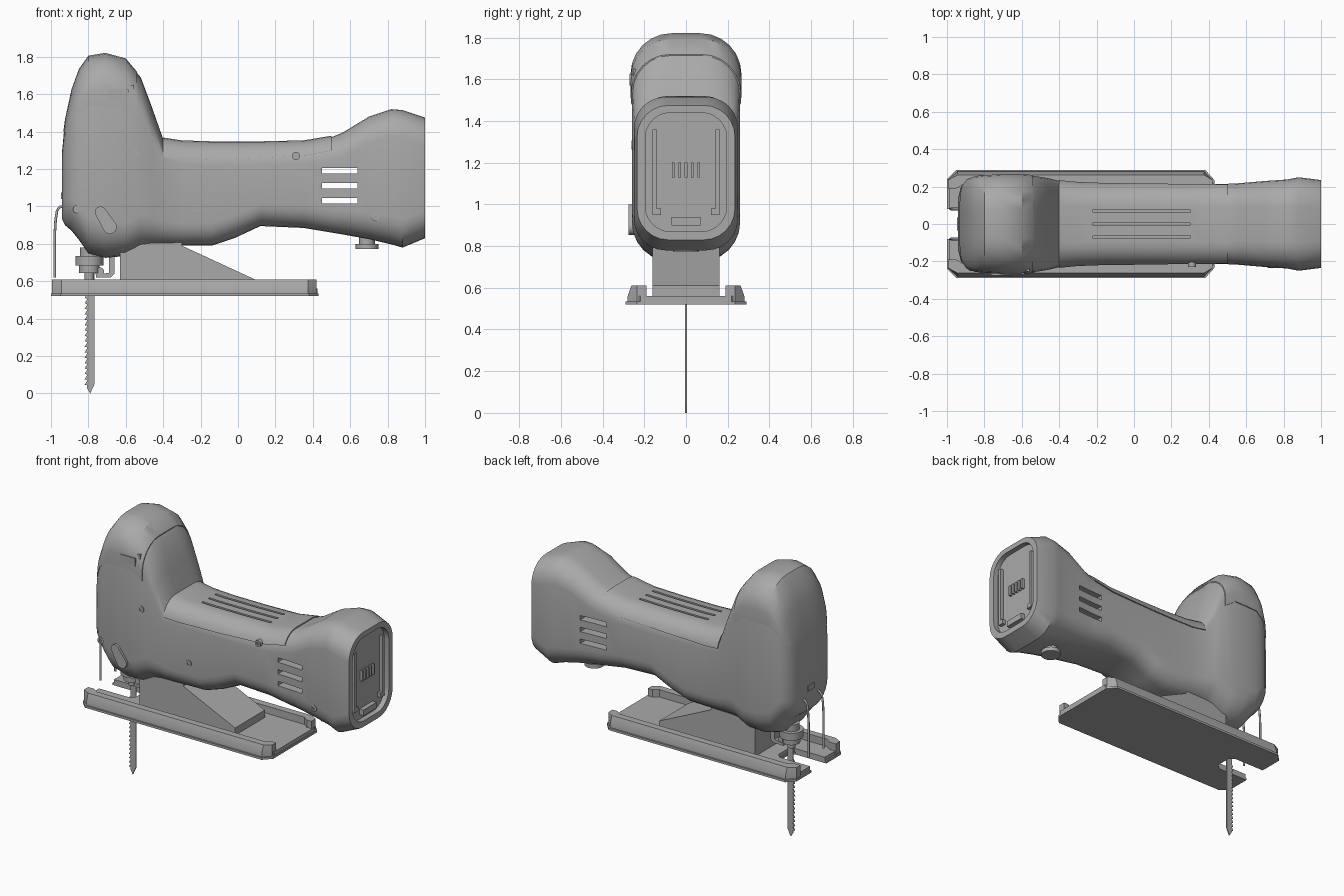
import bpy, bmesh, math
from mathutils import Vector

if "Cube" in bpy.data.objects:
    bpy.data.objects.remove(bpy.data.objects["Cube"], do_unlink=True)

grey = bpy.data.materials.new("plain grey")
grey.use_nodes = True
grey.diffuse_color = (0.4, 0.4, 0.4, 1)
grey.node_tree.nodes["Principled BSDF"].inputs["Base Color"].default_value = grey.diffuse_color


def finish(name, bm, smooth=35):
    bmesh.ops.recalc_face_normals(bm, faces=bm.faces[:])
    mesh = bpy.data.meshes.new(name)
    bm.to_mesh(mesh)
    bm.free()
    obj = bpy.data.objects.new(name, mesh)
    bpy.context.collection.objects.link(obj)
    mesh.materials.append(grey)
    shade(obj, smooth)
    return obj


def shade(obj, angle=35):
    bpy.ops.object.select_all(action='DESELECT')
    obj.select_set(True)
    bpy.context.view_layer.objects.active = obj
    bpy.ops.object.shade_smooth_by_angle(angle=math.radians(angle))


def prism(name, outline, axis, low, high):
    """Extrude a flat outline along the named axis."""
    place = {'x': lambda a, b, d: (d, a, b),
             'y': lambda a, b, d: (a, d, b),
             'z': lambda a, b, d: (a, b, d)}[axis]
    bm = bmesh.new()
    rings = [[bm.verts.new(place(a, b, d)) for a, b in outline] for d in (low, high)]
    skin(bm, rings)
    return finish(name, bm)


def skin(bm, rings):
    n = len(rings[0])
    for r, s in zip(rings, rings[1:]):
        for i in range(n):
            bm.faces.new((r[i], r[(i + 1) % n], s[(i + 1) % n], s[i]))
    bm.faces.new(rings[0])
    bm.faces.new(rings[-1])


def box(name, x0, x1, y0, y1, z0, z1):
    return prism(name, [(x0, y0), (x1, y0), (x1, y1), (x0, y1)], 'z', z0, z1)


def circle(a, b, radius, n=20):
    return [(a + radius * math.cos(math.tau * i / n), b + radius * math.sin(math.tau * i / n))
            for i in range(n)]


def rounded(half, low, high, radius, steps=6):
    """Rounded rectangle centred on zero across, between two heights."""
    pts = []
    for k, (sy, cz) in enumerate([(1, high - radius), (-1, high - radius),
                                  (-1, low + radius), (1, low + radius)]):
        for i in range(steps + 1):
            t = (k + i / steps) * math.pi / 2
            pts.append((sy * (half - radius) + radius * math.cos(t), cz + radius * math.sin(t)))
    return pts


def boolean(obj, cutters, operation='DIFFERENCE'):
    for c in cutters:
        mod = obj.modifiers.new("cut", 'BOOLEAN')
        mod.operation, mod.object, mod.solver = operation, c, 'EXACT'
    graph = bpy.context.evaluated_depsgraph_get()
    mesh = bpy.data.meshes.new_from_object(obj.evaluated_get(graph))
    obj.modifiers.clear()
    obj.data = mesh
    for c in cutters:
        bpy.data.objects.remove(c, do_unlink=True)
    shade(obj)


# Housing stations: x, bottom, top, half width, corner radius
STATIONS = [
    (-.94, .93, 1.3, .14, .1), (-.925, .9, 1.46, .2, .14), (-.89, .87, 1.62, .235, .17),
    (-.85, .82, 1.73, .25, .18), (-.8, .75, 1.8, .255, .19), (-.71, .725, 1.815, .26, .19),
    (-.6, .735, 1.785, .26, .18), (-.52, .775, 1.69, .255, .18), (-.46, .785, 1.53, .245, .16),
    (-.4, .79, 1.36, .23, .13), (-.3, .79, 1.345, .22, .12), (-.14, .79, 1.34, .215, .12),
    (-.02, .83, 1.34, .215, .12), (.12, .895, 1.34, .215, .12), (.35, .885, 1.345, .215, .12),
    (.5, .86, 1.37, .215, .12), (.56, .85, 1.395, .218, .13), (.7, .825, 1.48, .23, .14),
    (.82, .797, 1.52, .238, .15), (.88, .78, 1.515, .25, .15), (1, .83, 1.475, .235, .15)]


def housing(name, grow=0):
    bm = bmesh.new()
    rings = [[bm.verts.new((x, y, z)) for y, z in
              rounded(h + grow, lo - grow, hi + grow, r + grow)]
             for x, lo, hi, h, r in STATIONS]
    skin(bm, rings)
    if grow:
        for v in rings[0]:
            v.co.x -= grow
    return finish(name, bm)


# Main housing with through vents and the battery socket recess
body = housing("housing")
vents = [box("vent_cutter", .45, .64, -1, 1, z - .015, z + .015) for z in (1.19, 1.11, 1.03)]
socket = prism("socket_cutter", rounded(.195, .87, 1.44, .12), 'x', .965, 1.1)
boolean(body, vents + [socket])

# Raised shells over the head and the grip
cap = housing("head_cap", .006)
boolean(cap, [prism("cap_cutter", [(-1.1, 1.38), (-.9, 1.4), (-.87, 1.48), (-.8, 1.535),
                                   (-.62, 1.535), (-.54, 1.48), (-.54, 2), (-1.1, 2)],
                    'y', -1, 1)], 'INTERSECT')
grip = housing("grip_cover", .008)
boolean(grip, [prism("grip_cutter", [(-.4, 1.26), (-.3, 1.25), (0, 1.255), (.35, 1.27),
                                     (.5, 1.3), (.5, 2), (-.4, 2)], 'y', -1, 1)], 'INTERSECT')
grooves = [box("groove_cutter", -.22, .3, y - .008, y + .008, 1.325, 2) for y in (-.07, 0, .07)]
boolean(body, [box("groove_cutter", -.22, .3, y - .008, y + .008, 1.325, 2)
               for y in (-.07, 0, .07)])
boolean(grip, grooves)

# Battery socket details
for side, s in (("left", 1), ("right", -1)):
    a, b, c = s * .16, s * .142, s * .12
    prism("socket_rail_" + side, [(a, .95), (c, .95), (c, .98), (b, .98), (b, 1.36), (a, 1.36)],
          'x', .95, .99)
for i in range(5):
    y = (i - 2) * .03
    box("contact_%d" % i, .95, .985, y - .006, y + .006, 1.13, 1.2)
box("socket_latch", .95, .995, -.07, .07, .9, .94)

# Switch on the side of the head
frame = box("switch_frame", -.72, -.56, -.255, -.18, 1.55, 1.65)
boolean(frame, [box("frame_cutter", -.705, -.575, -.5, -.245, 1.56, 1.635)])
box("switch_button", -.695, -.585, -.27, -.2, 1.57, 1.625)

# Orbit lever: a tapered capsule
start, end = Vector((-.735, .97)), Vector((-.685, .89))
turn = math.atan2(end.y - start.y, end.x - start.x)
lever = []
for centre, radius, first in ((start, .03, turn + math.pi / 2), (end, .037, turn - math.pi / 2)):
    for i in range(9):
        t = first + math.pi * i / 8
        lever.append((centre.x + radius * math.cos(t), centre.y + radius * math.sin(t)))
prism("orbit_lever", lever, 'y', -.275, -.2)

# Housing screws
for i, (x, z, y) in enumerate([(-.55, 1.285, .262), (-.86, .985, .252), (-.22, .99, .222),
                               (.31, 1.27, .23), (.735, .945, .236)]):
    screw = prism("screw_%d" % i, circle(x, z, .022), 'y', -y, -.15)
    boolean(screw, [prism("screw_cutter", circle(x, z, .011, 6), 'y', -.4, -y + .008)])

# Knob under the battery end
prism("knob_stem", circle(.69, 0, .042), 'z', .795, .87)
prism("knob", circle(.69, 0, .062), 'z', .773, .8)

# Base plate with blade slot, upturned side rails and wedge mount
half = [(-.74, .05), (-.77, .08), (-1, .08), (-1, .24), (-.95, .29), (.38, .29), (.43, .235)]
plan = half + [(x, -y) for x, y in reversed(half)]
prism("base_sole", plan, 'z', .52, .535)
inner = [(x * .99, y * .93 if y > .2 else y) for x, y in half]
prism("base_floor", inner + [(x, -y) for x, y in reversed(inner)], 'z', .53, .56)
RAIL = [(-.995, .19), (-.995, .235), (-.945, .28), (.375, .28), (.42, .235), (.42, .19),
        (.385, .19), (.35, .215), (-.91, .215), (-.95, .19)]
for side, s in (("left", 1), ("right", -1)):
    bm = bmesh.new()
    top = [(x, min(y, .262)) for x, y in RAIL]
    levels = ((RAIL, .53), (RAIL, .56), (top, .61))
    skin(bm, [[bm.verts.new((x, s * y, z)) for x, y in ring] for ring, z in levels])
    finish("base_rail_" + side, bm)
prism("wedge_mount", [(-.63, .55), (.09, .55), (.09, .61), (-.3, .79), (-.3, .85), (-.63, .85)],
      'y', -.16, .16)

# Blade with teeth, its clamp and roller guide
blade = [(-.79, 0), (-.767, .05), (-.767, .68), (-.808, .68), (-.808, .54)]
for i in range(17):
    z = .53 - i * .029
    blade += [(-.808, z), (-.82, z - .02), (-.808, z - .022)]
blade.append((-.808, .03))
prism("blade", blade, 'y', -.004, .004)
for name, radius, low, high in (("clamp_neck", .05, .72, .78), ("clamp_collar", .075, .685, .735),
                                ("clamp_ring", .055, .645, .685), ("clamp_tip", .025, .61, .65)):
    prism(name, circle(-.795, 0, radius), 'z', low, high)
prism("roller_guide", [(-.76, .62), (-.68, .62), (-.66, .64), (-.66, .76), (-.69, .76),
                       (-.69, .645), (-.76, .635)], 'y', -.035, .035)
prism("guide_roller", circle(-.74, .65, .025), 'y', -.03, .03)

# Wire finger guard
for side, s in (("left", 1), ("right", -1)):
    curve = bpy.data.curves.new("guard_wire_" + side, 'CURVE')
    curve.dimensions = '3D'
    curve.bevel_depth = .007
    curve.use_fill_caps = True
    path = [(-.9, 1), (-.95, .998), (-.967, .98), (-.975, .93), (-.98, .85), (-.98, .62)]
    line = curve.splines.new('POLY')
    line.points.add(len(path) - 1)
    for point, (x, z) in zip(line.points, path):
        point.co = (x, s * .08, z, 1)
    curve.materials.append(grey)
    wire = bpy.data.objects.new("guard_wire_" + side, curve)
    bpy.context.collection.objects.link(wire)
box("nose_plate", -.946, -.9, -.035, .035, 1.04, 1.075)
